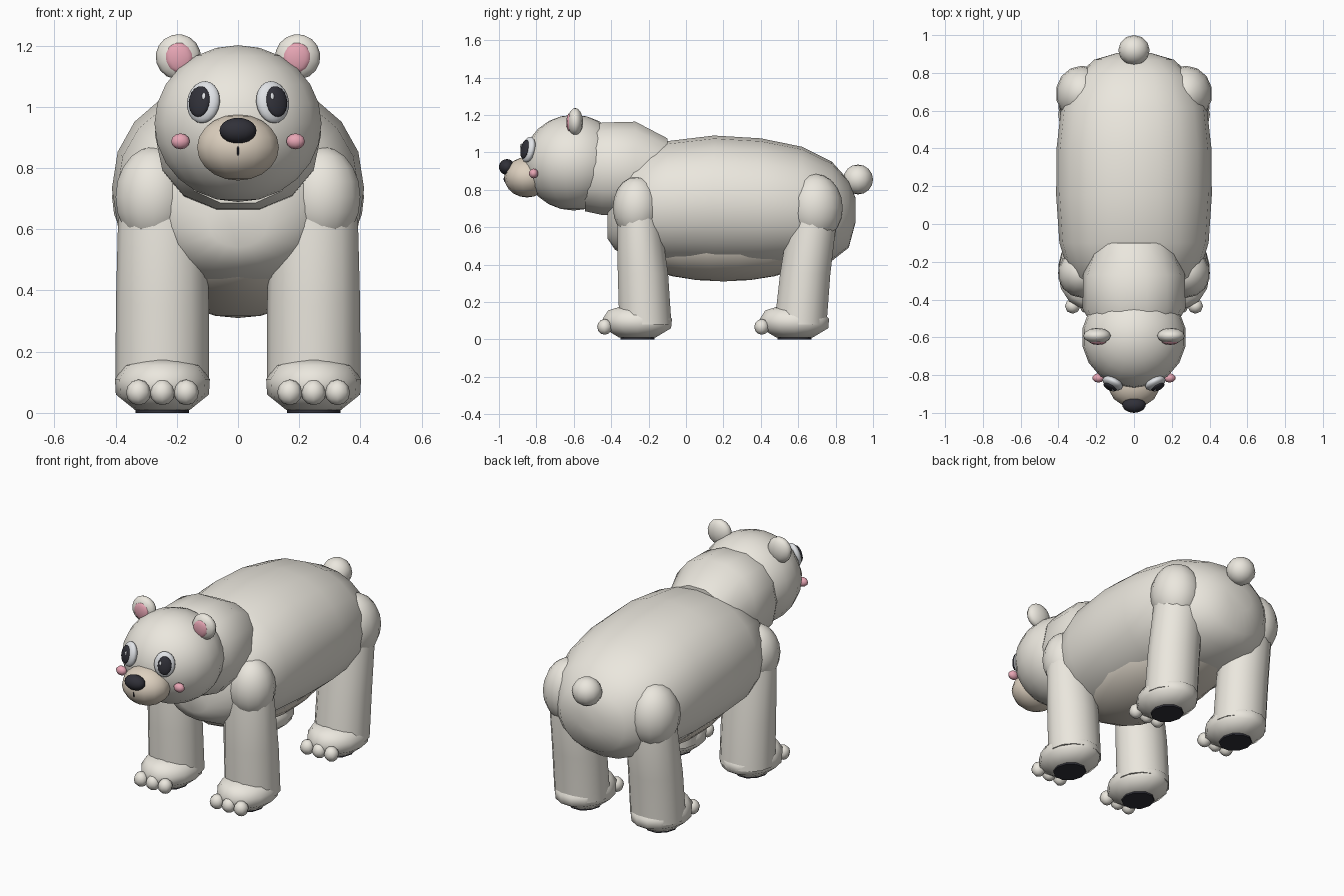
import bpy, bmesh
from math import sin, cos, pi, radians, copysign
from mathutils import Vector

if "Cube" in bpy.data.objects:
    bpy.data.objects.remove(bpy.data.objects["Cube"])


def material(name, r, g, b):
    m = bpy.data.materials.new(name)
    m.diffuse_color = (r, g, b, 1)
    m.use_nodes = True
    m.node_tree.nodes["Principled BSDF"].inputs["Base Color"].default_value = m.diffuse_color
    return m


CREAM = material("cream", 0.83, 0.80, 0.73)
TAN = material("tan", 0.72, 0.63, 0.52)
BELLY = material("belly", 0.74, 0.68, 0.59)
PINK = material("pink", 0.80, 0.38, 0.46)
BLACK = material("black", 0.03, 0.03, 0.04)
WHITE = material("eye_white", 0.75, 0.77, 0.80)


def finish(ob, name, mat, angle=60):
    ob.name = ob.data.name = name
    ob.data.materials.append(mat)
    bpy.ops.object.select_all(action='DESELECT')
    ob.select_set(True)
    bpy.context.view_layer.objects.active = ob
    bpy.ops.object.shade_smooth_by_angle(angle=radians(angle))
    return ob


def ellipsoid(name, loc, radii, mat, rot=(0, 0, 0), seg=14, rings=10):
    bpy.ops.mesh.primitive_uv_sphere_add(segments=seg, ring_count=rings, location=loc,
                                         rotation=[radians(a) for a in rot])
    ob = bpy.context.object
    ob.scale = radii
    return finish(ob, name, mat)


def loft(name, rings, mat, n=14, power=2.0):
    """Skin closed rings given as (centre, u axis, v axis)."""
    bm = bmesh.new()
    loops = []
    for c, u, v in rings:
        loop = []
        for i in range(n):
            a = 2 * pi * i / n
            p = copysign(abs(cos(a)) ** (2 / power), cos(a))
            q = copysign(abs(sin(a)) ** (2 / power), sin(a))
            loop.append(bm.verts.new(Vector(c) + Vector(u) * p + Vector(v) * q))
        loops.append(loop)
    for a, b in zip(loops, loops[1:]):
        for i in range(n):
            j = (i + 1) % n
            bm.faces.new((a[i], a[j], b[j], b[i]))
    bm.faces.new(loops[0])
    bm.faces.new(loops[-1])
    bmesh.ops.recalc_face_normals(bm, faces=bm.faces)
    me = bpy.data.meshes.new(name)
    bm.to_mesh(me)
    bm.free()
    ob = bpy.data.objects.new(name, me)
    bpy.context.collection.objects.link(ob)
    return finish(ob, name, mat)


def along_y(stations):
    """Stations (y, half width, top, bottom) to upright rings."""
    return [((0, y, (t + b) / 2), (w, 0, 0), (0, 0, (t - b) / 2)) for y, w, t, b in stations]


def along_z(x, stations):
    """Stations (y, z, x radius, y radius) to level rings."""
    return [((x, y, z), (rx, 0, 0), (0, ry, 0)) for y, z, rx, ry in stations]


# Trunk, belly and neck
loft("body", along_y([
    (-0.42, 0.10, 0.74, 0.54), (-0.38, 0.21, 0.86, 0.48), (-0.28, 0.34, 0.99, 0.43),
    (-0.10, 0.395, 1.06, 0.39), (0.15, 0.412, 1.09, 0.375), (0.40, 0.41, 1.075, 0.375),
    (0.62, 0.385, 1.03, 0.39), (0.78, 0.31, 0.95, 0.42), (0.87, 0.21, 0.85, 0.49),
    (0.905, 0.09, 0.76, 0.62)]), CREAM, n=20, power=2.15)
ellipsoid("belly", (0, 0.2, 0.52), (0.29, 0.55, 0.21), BELLY, seg=18, rings=12)
loft("neck", along_y([
    (-0.54, 0.22, 1.13, 0.68), (-0.45, 0.272, 1.165, 0.66), (-0.27, 0.27, 1.17, 0.65),
    (-0.10, 0.21, 1.08, 0.65)]), CREAM, n=14, power=2.2)
ellipsoid("tail", (0, 0.92, 0.855), (0.083, 0.08, 0.08), CREAM, seg=12, rings=8)

# Head and muzzle
ellipsoid("head", (0, -0.6, 0.945), (0.277, 0.27, 0.256), CREAM, seg=18, rings=12)
ellipsoid("muzzle", (0, -0.85, 0.867), (0.137, 0.122, 0.108), TAN)
ellipsoid("nose", (0, -0.958, 0.922), (0.062, 0.042, 0.042), BLACK)
ellipsoid("mouth", (0, -0.967, 0.857), (0.004, 0.008, 0.018), BLACK, seg=8, rings=6)

for s, side in ((-1, "left"), (1, "right")):
    # Ears, eyes and cheeks
    ellipsoid(side + "_ear", (s * 0.195, -0.592, 1.163), (0.074, 0.042, 0.074), CREAM,
              (0, s * 15, 0), seg=12, rings=8)
    ellipsoid(side + "_inner_ear", (s * 0.192, -0.622, 1.16), (0.046, 0.018, 0.05), PINK,
              (0, s * 15, 0), seg=10, rings=6)
    tilt = (-12, 0, s * 26)
    ellipsoid(side + "_eye", (s * 0.113, -0.843, 1.015), (0.058, 0.03, 0.07), WHITE, tilt)
    ellipsoid(side + "_pupil", (s * 0.126, -0.862, 1.017), (0.038, 0.017, 0.051), BLACK, tilt)
    ellipsoid(side + "_eye_glint", (s * 0.112, -0.882, 1.035), (0.007, 0.004, 0.012), WHITE,
              tilt, seg=8, rings=6)
    ellipsoid(side + "_cheek", (s * 0.188, -0.815, 0.887), (0.032, 0.025, 0.026), PINK,
              seg=10, rings=6)

    # Legs: shoulder or hip, shaft, foot, sole pad and toes
    x = s * 0.247
    for part, bottom, top, r_top, foot, hip_y, hip_r in (
            ("front", -0.217, -0.25, 0.12, -0.26, -0.263, (0.128, 0.128, 0.165)),
            ("hind", 0.612, 0.675, 0.132, 0.58, 0.69, (0.14, 0.148, 0.18))):
        tag = side + "_" + part
        ellipsoid(tag + "_upper_leg", (s * 0.275, hip_y, 0.705), hip_r, CREAM)
        loft(tag + "_leg", along_z(x, [
            (bottom, 0.08, 0.153, 0.143), (bottom * 0.6 + top * 0.4, 0.35, 0.152, 0.138),
            (top, 0.62, 0.145, r_top), (top, 0.71, 0.13, r_top * 0.9)]), CREAM)
        loft(tag + "_foot", along_z(x, [
            (foot, 0.01, 0.09, 0.10), (foot, 0.06, 0.152, 0.185), (foot, 0.11, 0.155, 0.19),
            (foot - 0.01, 0.155, 0.125, 0.15), (foot - 0.01, 0.173, 0.06, 0.09)]), CREAM)
        loft(tag + "_pad", along_z(x, [
            (foot, 0.0, 0.087, 0.096), (foot, 0.012, 0.087, 0.096)]), BLACK, n=10)
        for i in (-1, 0, 1):
            ellipsoid(f"{tag}_toe_{i + 2}", (x + i * 0.078, foot - 0.175, 0.067),
                      (0.041, 0.04, 0.042), CREAM, seg=8, rings=6)
